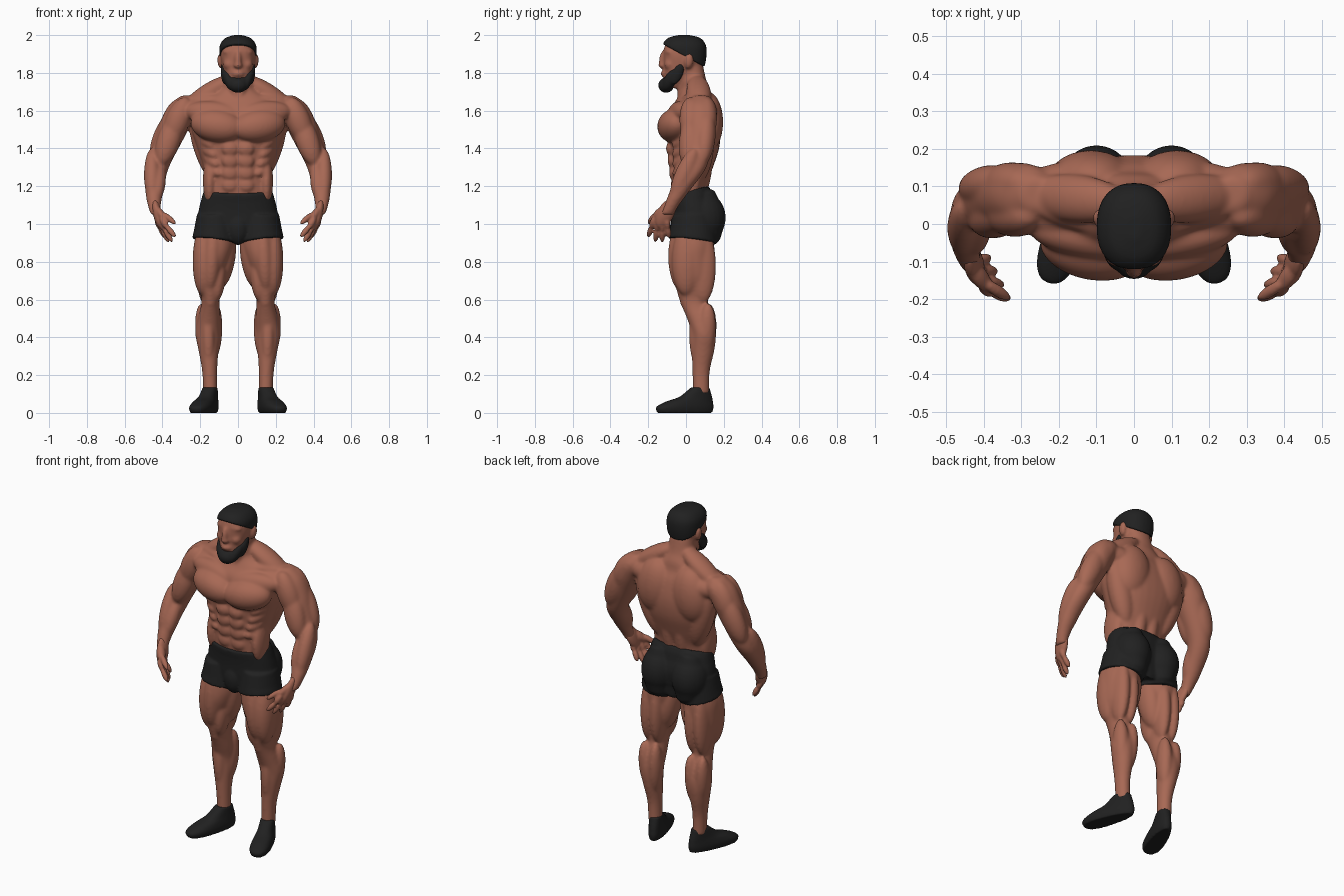
import bpy, bmesh, math
from mathutils import Matrix, Vector

cube = bpy.data.objects.get("Cube")
if cube:
    bpy.data.objects.remove(cube)


def material(name, colour):
    mat = bpy.data.materials.new(name)
    mat.use_nodes = True
    mat.diffuse_color = colour
    mat.node_tree.nodes["Principled BSDF"].inputs["Base Color"].default_value = colour
    return mat


def ring(z, width, depth, x=0, y=0):
    return Vector((x, y, z, width, depth))


def smooth_rings(rings, steps=5):
    """Fill in extra rings along a smooth curve through the given ones."""
    filled = []
    for i, (start, end) in enumerate(zip(rings, rings[1:])):
        leave = (end - rings[max(i - 1, 0)]) / 2
        arrive = (rings[min(i + 2, len(rings) - 1)] - start) / 2
        for k in range(steps):
            t = k / steps
            blend = t * t * (3 - 2 * t)
            filled.append(start.lerp(end, blend) + leave * t * (1 - t) ** 2 - arrive * t * t * (1 - t))
    return filled + [rings[-1]]


def loft(bm, rings, side=1, power=2, sides=32):
    """Closed skin over level, rounded rings."""
    loops = []
    for x, y, z, width, depth in smooth_rings(rings):
        loop = []
        for k in range(sides):
            c, s = math.cos(math.tau * k / sides), math.sin(math.tau * k / sides)
            across = width * math.copysign(abs(c) ** (2 / power), c)
            along = depth * math.copysign(abs(s) ** (2 / power), s)
            loop.append(bm.verts.new((side * x + across, y + along, z)))
        loops.append(loop)
    for low, high in zip(loops, loops[1:]):
        for k in range(sides):
            bm.faces.new((low[k - 1], low[k], high[k], high[k - 1]))
    bm.faces.new(loops[0])
    bm.faces.new(loops[-1])
    return [v for loop in loops for v in loop]


def ellipsoid(bm, centre, turn, radii):
    bmesh.ops.create_uvsphere(bm, u_segments=24, v_segments=16, radius=1, matrix=Matrix.Translation(centre)
                              @ turn @ Matrix.Diagonal(radii).to_4x4())


def ball(bm, centre, radii):
    """Level ellipsoid, repeated on the other side when off centre."""
    for side in {1, -1 if centre[0] else 1}:
        ellipsoid(bm, (side * centre[0], centre[1], centre[2]), Matrix.Identity(4), radii)


def muscle(bm, start, end, width, depth):
    """Spindle between two points, repeated on the other side when off centre."""
    for side in {1, -1 if start[0] or end[0] else 1}:
        p, q = (Vector((side * v[0], v[1], v[2])) for v in (start, end))
        axis = (q - p).normalized()
        back = Vector((0, 1, 0))
        back = (back - axis * back.dot(axis)).normalized()
        turn = Matrix((back.cross(axis), back, axis)).transposed().to_4x4()
        ellipsoid(bm, (p + q) / 2, turn, (width, depth, (q - p).length / 2))


def finish(bm, name, mat, voxel=.007, rounds=4):
    """Fuse the overlapping volumes into one smooth surface."""
    bmesh.ops.recalc_face_normals(bm, faces=bm.faces)
    mesh = bpy.data.meshes.new(name)
    bm.to_mesh(mesh)
    bm.free()
    mesh.materials.append(mat)
    obj = bpy.data.objects.new(name, mesh)
    bpy.context.collection.objects.link(obj)
    fuse = obj.modifiers.new("fuse", 'REMESH')
    fuse.mode = 'VOXEL'
    fuse.voxel_size = voxel
    fuse.use_smooth_shade = True
    soften = obj.modifiers.new("soften", 'SMOOTH')
    soften.factor = .5
    soften.iterations = rounds


skin = material("warm brown skin", (.39, .14, .09, 1))
black = material("soft black", (.015, .015, .015, 1))

# Torso and neck
body = bmesh.new()
loft(body, power=2.3, rings=[
    ring(z=1.05, width=.15, depth=.08, y=.02),
    ring(z=1.2, width=.168, depth=.088, y=.02),
    ring(z=1.3, width=.182, depth=.108, y=.035),
    ring(z=1.4, width=.215, depth=.13, y=.045),
    ring(z=1.5, width=.245, depth=.138, y=.045),
    ring(z=1.6, width=.245, depth=.125, y=.04),
    ring(z=1.66, width=.18, depth=.095, y=.045),
    ring(z=1.71, width=.1, depth=.08, y=.05),
    ring(z=1.76, width=.078, depth=.073, y=.035),
    ring(z=1.84, width=.072, depth=.07, y=.02)])

# Head, brow, nose, cheeks, lips and ears
loft(body, power=2.4, rings=[
    ring(z=1.72, width=.04, depth=.045, y=-.07),
    ring(z=1.78, width=.07, depth=.07, y=-.045),
    ring(z=1.84, width=.085, depth=.097, y=-.02),
    ring(z=1.9, width=.092, depth=.109, y=-.01),
    ring(z=1.95, width=.08, depth=.1, y=-.01),
    ring(z=1.98, width=.05, depth=.07, y=-.01)])
muscle(body, start=(0, -.12, 1.92), end=(0, -.132, 1.82), width=.017, depth=.018)
ball(body, centre=(0, -.128, 1.84), radii=(.024, .02, .015))
muscle(body, start=(-.01, -.11, 1.915), end=(.08, -.085, 1.91), width=.016, depth=.018)
ball(body, centre=(.045, -.085, 1.845), radii=(.033, .03, .03))
ball(body, centre=(0, -.11, 1.795), radii=(.035, .025, .02))
muscle(body, start=(.09, .01, 1.82), end=(.1, .02, 1.9), width=.015, depth=.024)

# Chest, collar and neck muscles
muscle(body, start=(-.03, -.09, 1.5), end=(.25, -.04, 1.54), width=.088, depth=.085)
muscle(body, start=(-.02, -.065, 1.57), end=(.28, -.01, 1.6), width=.065, depth=.055)
muscle(body, start=(.02, -.02, 1.655), end=(.26, .04, 1.67), width=.022, depth=.03)
muscle(body, start=(.05, 0, 1.8), end=(.01, -.04, 1.67), width=.02, depth=.02)

# Back: traps, shoulder blades, wings and spine
muscle(body, start=(.02, .055, 1.78), end=(.29, .08, 1.61), width=.05, depth=.065)
ball(body, centre=(.18, .06, 1.6), radii=(.14, .105, .075))
muscle(body, start=(.1, .115, 1.7), end=(.13, .115, 1.38), width=.115, depth=.082)
muscle(body, start=(.23, .1, 1.62), end=(.11, .07, 1.22), width=.07, depth=.065)
muscle(body, start=(.04, .125, 1.55), end=(.04, .08, 1.12), width=.045, depth=.042)

# Stomach rows, ribs and flanks
for row in range(4):
    ball(body, centre=(.042, .008 * row - .08, 1.4 - .065 * row), radii=(.045, .026, .04))
    rib = Vector((.2 - .012 * row, 0, 1.46 - .05 * row))
    muscle(body, start=rib, end=rib + Vector((-.07, -.07, -.05)), width=.027, depth=.024)
muscle(body, start=(.15, .01, 1.36), end=(.15, 0, 1.1), width=.036, depth=.07)

# Shoulders, upper arms and forearms
muscle(body, start=(.27, .02, 1.67), end=(.37, .03, 1.42), width=.065, depth=.06)
muscle(body, start=(.28, .11, 1.67), end=(.38, .1, 1.44), width=.066, depth=.06)
muscle(body, start=(.32, .035, 1.58), end=(.41, 0, 1.31), width=.062, depth=.054)
muscle(body, start=(.33, .115, 1.6), end=(.445, .09, 1.32), width=.062, depth=.054)
muscle(body, start=(.455, .05, 1.4), end=(.455, -.07, 1.12), width=.043, depth=.05)
muscle(body, start=(.41, .03, 1.33), end=(.43, -.07, 1.12), width=.038, depth=.044)
for side in (1, -1):
    loft(body, side=side, rings=[
        ring(x=.26, y=.08, z=1.68, width=.04, depth=.04),
        ring(x=.285, y=.08, z=1.63, width=.08, depth=.078),
        ring(x=.325, y=.08, z=1.55, width=.083, depth=.083),
        ring(x=.36, y=.07, z=1.46, width=.077, depth=.077),
        ring(x=.425, y=.045, z=1.3, width=.06, depth=.063),
        ring(x=.443, y=-.03, z=1.18, width=.048, depth=.053),
        ring(x=.443, y=-.075, z=1.1, width=.035, depth=.039),
        ring(x=.435, y=-.1, z=1.05, width=.027, depth=.037)])

# Legs
for side in (1, -1):
    loft(body, side=side, rings=[
        ring(x=.115, y=.035, z=1, width=.09, depth=.1),
        ring(x=.125, y=.035, z=.9, width=.106, depth=.115),
        ring(x=.137, y=.03, z=.82, width=.098, depth=.115),
        ring(x=.15, y=.035, z=.72, width=.076, depth=.102),
        ring(x=.146, y=.04, z=.6, width=.048, depth=.076),
        ring(x=.152, y=.075, z=.5, width=.06, depth=.07),
        ring(x=.16, y=.095, z=.42, width=.066, depth=.064),
        ring(x=.156, y=.09, z=.33, width=.053, depth=.06),
        ring(x=.15, y=.08, z=.22, width=.04, depth=.046),
        ring(x=.147, y=.08, z=.1, width=.037, depth=.043)])

# Thigh muscles and kneecap
muscle(body, start=(.18, .01, 1), end=(.185, 0, .62), width=.058, depth=.08)
muscle(body, start=(.125, -.02, 1.02), end=(.15, -.02, .64), width=.055, depth=.075)
muscle(body, start=(.09, 0, .84), end=(.115, 0, .59), width=.038, depth=.054)
muscle(body, start=(.05, .04, 1), end=(.095, .05, .66), width=.06, depth=.075)
muscle(body, start=(.17, .08, 1), end=(.18, .09, .58), width=.045, depth=.074)
muscle(body, start=(.11, .08, 1), end=(.12, .09, .58), width=.045, depth=.074)
muscle(body, start=(.145, -.01, .64), end=(.147, 0, .55), width=.032, depth=.028)

# Calves and shins
muscle(body, start=(.116, .122, .58), end=(.13, .1, .28), width=.04, depth=.05)
muscle(body, start=(.195, .118, .58), end=(.175, .1, .3), width=.041, depth=.048)
muscle(body, start=(.16, .045, .55), end=(.155, .055, .25), width=.034, depth=.034)
finish(body, "body", skin, rounds=16)

# Hands: palm, thumb and four fingers
hands = bmesh.new()
muscle(hands, start=(.443, -.07, 1.13), end=(.41, -.145, .98), width=.024, depth=.045)
muscle(hands, start=(.435, -.11, 1.09), end=(.385, -.175, 1.02), width=.02, depth=.025)
muscle(hands, start=(.4, -.155, 1.06), end=(.33, -.2, 1), width=.015, depth=.016)
for finger in range(4):
    knuckle = Vector((.41 + .007 * finger, .02 * finger - .165, 1.04))
    tip = Vector((.33 + .018 * finger, .037 * finger - .2, .93 - .03 * math.sin(finger)))
    joint = knuckle.lerp(tip, .6) + Vector((.01, 0, 0))
    muscle(hands, start=knuckle, end=joint, width=.017, depth=.017)
    muscle(hands, start=joint.lerp(knuckle, .3), end=tip, width=.015, depth=.015)
finish(hands, "hands", skin, voxel=.006, rounds=3)

# Shorts: waist, legs and seat, with sloping hems
shorts = bmesh.new()
loft(shorts, power=2.3, rings=[
    ring(z=.93, width=.17, depth=.1, y=.04),
    ring(z=1, width=.212, depth=.115, y=.045),
    ring(z=1.08, width=.207, depth=.116, y=.045),
    ring(z=1.18, width=.18, depth=.1, y=.022)])
for side in (1, -1):
    loft(shorts, side=side, rings=[
        ring(x=.123, y=.035, z=.915, width=.12, depth=.13),
        ring(x=.115, y=.04, z=1.05, width=.103, depth=.112)])
muscle(shorts, start=(.1, .085, 1.17), end=(.1, .1, .9), width=.105, depth=.118)
ball(shorts, centre=(0, -.035, .98), radii=(.06, .05, .08))
for v in shorts.verts:
    if v.co.z > 1.14:
        v.co.z += .2 * (v.co.y - .02)
    elif v.co.z < .96:
        v.co.z += .12 * (abs(v.co.x) - v.co.y - .14)
finish(shorts, "shorts", black, rounds=8)

# Hair: rounded cap cut along a sloping hairline
hair = bmesh.new()
loft(hair, power=2.3, rings=[
    ring(z=1.78, width=.07, depth=.08),
    ring(z=1.84, width=.09, depth=.1),
    ring(z=1.9, width=.099, depth=.114, y=-.005),
    ring(z=1.95, width=.095, depth=.114, y=-.01),
    ring(z=1.985, width=.066, depth=.085, y=-.01),
    ring(z=2, width=.02, depth=.03, y=-.01)])
bmesh.ops.bisect_plane(hair, geom=hair.verts[:] + hair.edges[:] + hair.faces[:],
                       plane_co=(0, 0, 1.885), plane_no=(0, .55, 1), clear_inner=True)
bmesh.ops.holes_fill(hair, edges=[e for e in hair.edges if e.is_boundary], sides=0)
finish(hair, "hair", black, voxel=.006)

# Beard: jaw strap thickening to the chin
beard = bmesh.new()
muscle(beard, start=(.08, -.02, 1.85), end=(.07, -.07, 1.74), width=.016, depth=.028)
muscle(beard, start=(.072, -.045, 1.82), end=(.03, -.115, 1.71), width=.026, depth=.034)
muscle(beard, start=(.055, -.085, 1.76), end=(-.03, -.115, 1.73), width=.034, depth=.036)
ball(beard, centre=(0, -.105, 1.735), radii=(.05, .042, .04))
finish(beard, "beard", black, voxel=.006)

# Shoes: broad at the toes and turned outwards
for side, label in ((1, "left"), (-1, "right")):
    shoe = bmesh.new()
    verts = loft(shoe, power=2.4, rings=[
        ring(z=0, width=.048, depth=.152, y=-.006),
        ring(z=.03, width=.054, depth=.16, y=-.006),
        ring(z=.06, width=.05, depth=.13, y=.02),
        ring(z=.085, width=.045, depth=.09, y=.055),
        ring(z=.135, width=.041, depth=.05, y=.08)])
    for v in verts:
        v.co.x *= 1 - 1.3 * v.co.y
    turn = Matrix.Rotation(side * .34, 4, 'Z')
    bmesh.ops.transform(shoe, verts=verts, matrix=Matrix.Translation((side * .173, 0, 0)) @ turn)
    finish(shoe, label + "_shoe", black)
